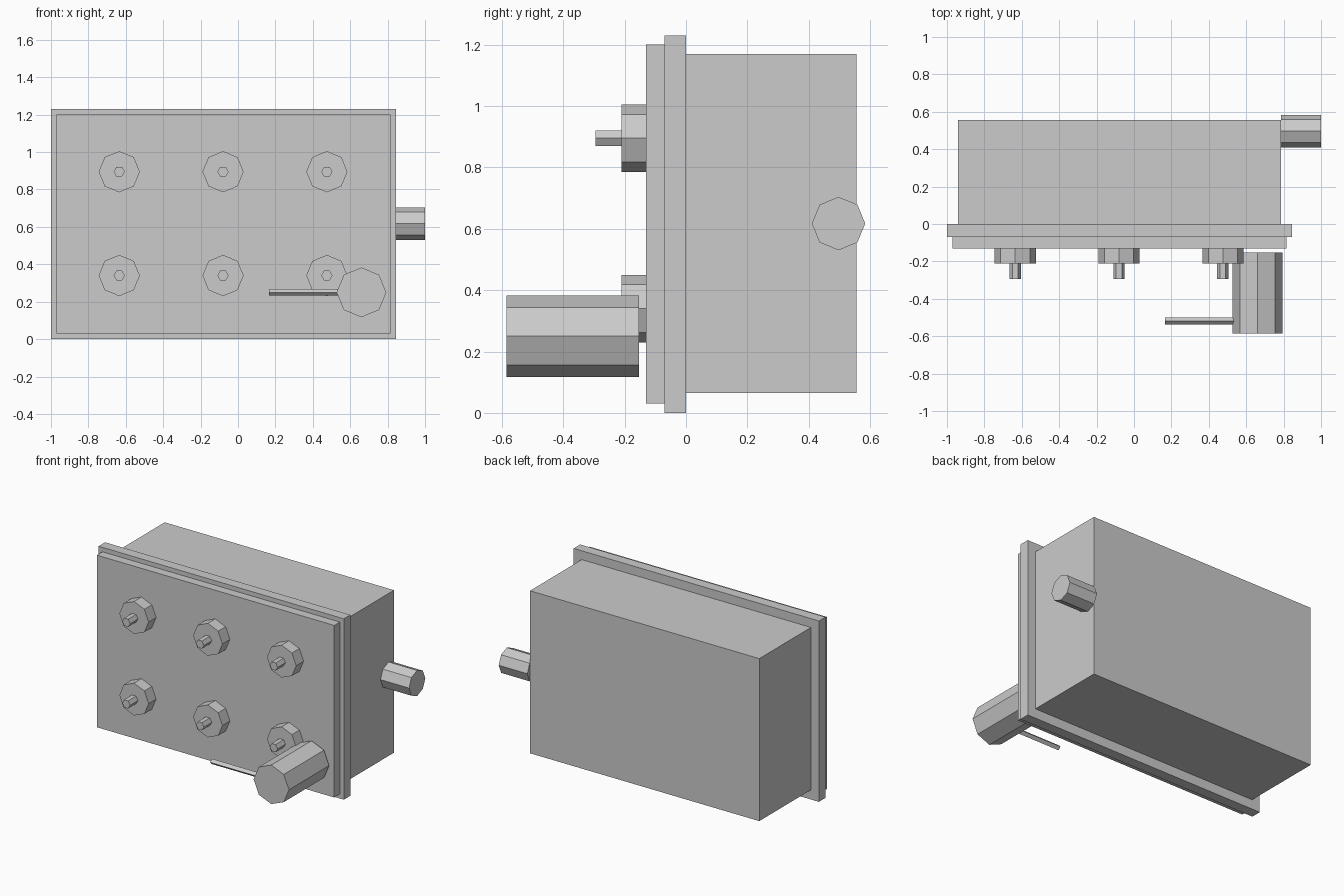
import bpy
from math import pi
from mathutils import Euler

if "Cube" in bpy.data.objects:
    bpy.data.objects.remove(bpy.data.objects["Cube"])

def box(name, x0, x1, y0, y1, z0, z1):
    bpy.ops.mesh.primitive_cube_add(size=1, location=((x0+x1)/2, (y0+y1)/2, (z0+z1)/2))
    o = bpy.context.object
    o.name = name
    o.scale = (x1-x0, y1-y0, z1-z0)
    bpy.ops.object.transform_apply(location=False, rotation=False, scale=True)
    return o

def prism(name, sides, radius, axis, start, end, a, b, turn=0.0):
    """Flat-sided rod along x (a=y, b=z) or along y (a=x, b=z)."""
    mid = (start+end)/2
    loc = (mid, a, b) if axis == 'x' else (a, mid, b)
    rot = (0, pi/2, 0) if axis == 'x' else (pi/2, 0, 0)
    bpy.ops.mesh.primitive_cylinder_add(vertices=sides, radius=radius, depth=end-start, location=loc)
    o = bpy.context.object
    o.name = name
    o.data.transform(Euler(rot).to_matrix().to_4x4() @ Euler((0, 0, turn)).to_matrix().to_4x4())
    return o

# Housing, flange and front panel
box("housing", -0.94, 0.785, 0, 0.555, 0.065, 1.17)
box("flange", -1.0, 0.845, -0.07, 0, 0, 1.23)
box("front_panel", -0.97, 0.815, -0.13, -0.07, 0.03, 1.2)

# Grid of knobs with pins
for x in (-0.635, -0.08, 0.475):
    for z in (0.34, 0.895):
        prism("knob", 8, 0.11, 'y', -0.21, -0.13, x, z)
        prism("knob_pin", 6, 0.03, 'y', -0.295, -0.21, x, z, pi/2)

# Side connector
prism("side_connector", 8, 0.087, 'x', 0.785, 1.0, 0.497, 0.617)

# Crank grip and its thin arm
prism("crank_grip", 8, 0.133, 'y', -0.585, -0.153, 0.66, 0.25)
prism("crank_arm", 4, 0.018, 'x', 0.165, 0.54, -0.518, 0.25)
